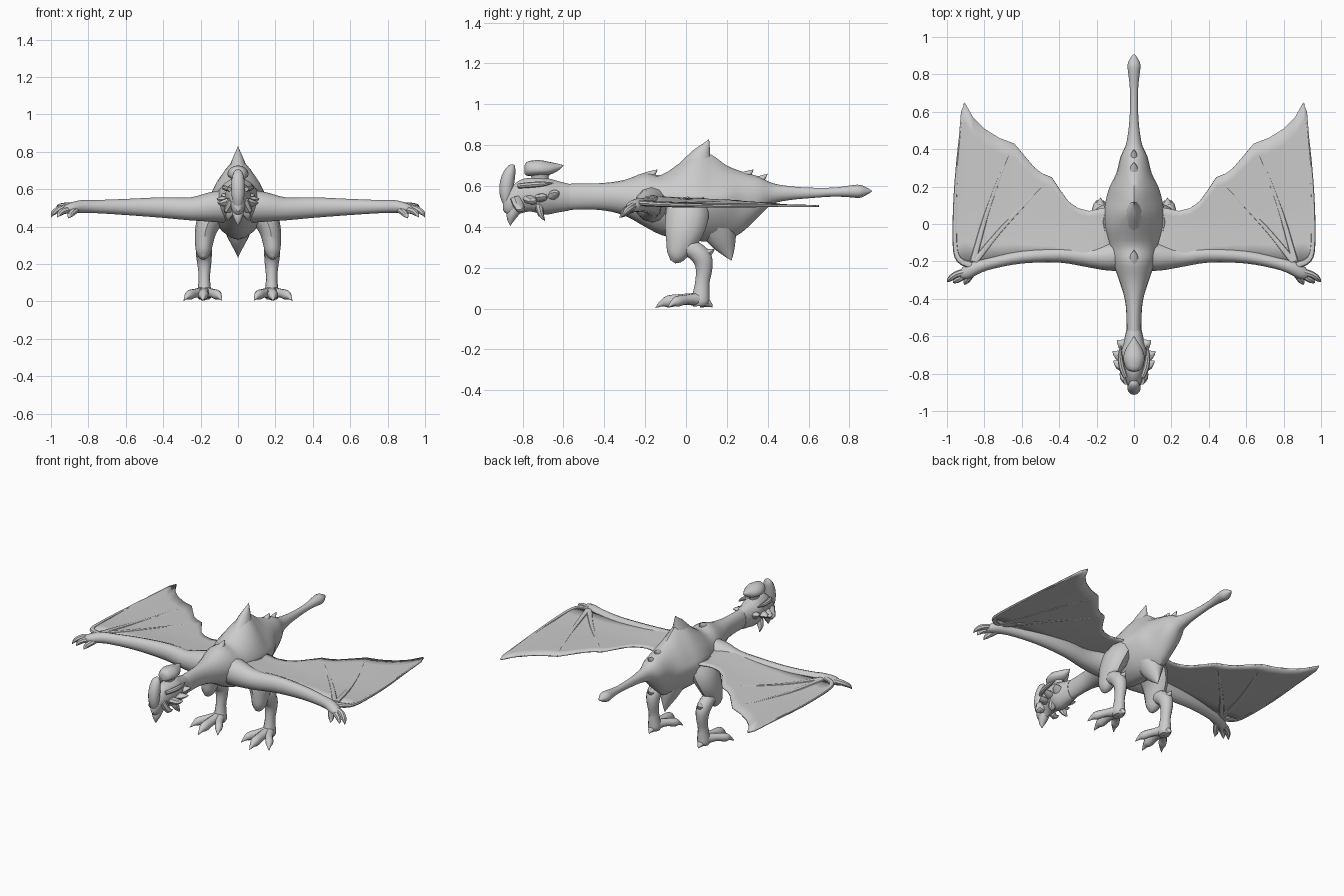
import bpy, bmesh, math
from mathutils import Vector

hide = bpy.data.materials.new("grey_hide")
hide.diffuse_color = (0.6, 0.6, 0.6, 1)


def finish(name, bm, mirror=False):
    bmesh.ops.recalc_face_normals(bm, faces=bm.faces)
    me = bpy.data.meshes.new(name)
    bm.to_mesh(me)
    bm.free()
    me.materials.append(hide)
    ob = bpy.data.objects.new(name, me)
    bpy.context.collection.objects.link(ob)
    if mirror:
        ob.modifiers.new("Mirror", 'MIRROR').use_mirror_merge = False
    return ob


def smooth_rows(rows, n=3):
    """Catmull-Rom interpolation of equally long tuples."""
    out = []
    for i in range(len(rows) - 1):
        a, b, c, d = (rows[max(0, min(len(rows) - 1, i + k))] for k in (-1, 0, 1, 2))
        for k in range(n):
            t = k / n
            out.append([0.5 * (2 * q + (r - p) * t + (2 * p - 5 * q + 4 * r - s) * t * t
                               + (3 * q - p - 3 * r + s) * t ** 3)
                        for p, q, r, s in zip(a, b, c, d)])
    return out + [list(rows[-1])]


def skin(bm, rings):
    vs = [[bm.verts.new(p) for p in ring] for ring in rings]
    n = len(vs[0])
    for a, b in zip(vs, vs[1:]):
        for i in range(n):
            bm.faces.new((a[i], a[(i + 1) % n], b[(i + 1) % n], b[i]))
    bm.faces.new(vs[0])
    bm.faces.new(vs[-1])


def loft(name, rows, sides=20, n=3):
    """Rows: y, half width, top z, widest z, bottom z, top and bottom sharpness."""
    rings = []
    for y, w, top, mid, bot, e1, e2 in smooth_rows(rows, n):
        ring = []
        for i in range(sides):
            a = 2 * math.pi * i / sides
            c, s = math.cos(a), math.sin(a)
            e, h = (e1, top - mid) if s > 0 else (e2, mid - bot)
            ring.append((math.copysign(abs(c) ** e, c) * w, y,
                         mid + math.copysign(abs(s) ** e, s) * h))
        rings.append(ring)
    bm = bmesh.new()
    skin(bm, rings)
    return finish(name, bm)


def tube(name, rows, hint=(0, 0, 1), sides=12, n=3, mirror=True):
    """Rows: x, y, z, side radius, radius along the hint."""
    rows = smooth_rows(rows, n)
    pts = [Vector(r[:3]) for r in rows]
    rings = []
    for i, p in enumerate(pts):
        t = (pts[min(i + 1, len(pts) - 1)] - pts[max(i - 1, 0)]).normalized()
        side = t.cross(Vector(hint)).normalized()
        up = side.cross(t)
        ra, rb = max(rows[i][3], .001), max(rows[i][4], .001)
        rings.append([p + side * ra * math.cos(2 * math.pi * k / sides)
                      + up * rb * math.sin(2 * math.pi * k / sides) for k in range(sides)])
    bm = bmesh.new()
    skin(bm, rings)
    return finish(name, bm, mirror)


# Body, neck and tail
loft("body", [
    (-.64, .04, .61, .55, .48, 1, 1), (-.5, .04, .612, .55, .485, 1, 1),
    (-.4, .05, .615, .55, .48, 1, 1), (-.3, .08, .63, .54, .455, 1, 1),
    (-.2, .115, .665, .53, .40, 1.1, 1.1), (-.12, .13, .655, .53, .36, 1.1, 1.1),
    (-.02, .155, .72, .53, .335, 1.3, 1.2), (.06, .16, .775, .53, .33, 1.6, 1.2),
    (.13, .15, .75, .53, .33, 1.7, 1.3), (.2, .13, .70, .53, .34, 1.4, 1.4),
    (.27, .095, .672, .54, .37, 1.1, 1.2), (.36, .072, .645, .55, .455, 1, 1),
    (.42, .045, .615, .56, .51, 1, 1), (.5, .03, .6, .565, .53, 1, 1),
    (.6, .022, .592, .565, .54, 1, 1), (.72, .022, .592, .57, .548, 1, 1),
    (.8, .03, .602, .573, .545, 1, 1), (.85, .035, .606, .573, .542, 1, 1),
    (.885, .02, .592, .573, .557, 1, 1), (.91, .002, .577, .575, .573, 1, 1)])

# Pointed back crest and belly fin
tube("back_crest", [(0, .05, .68, .06, .09), (0, .075, .75, .035, .05),
                    (0, .1, .80, .013, .018), (0, .112, .828, .001, .001)], (0, 1, 0), mirror=False)
tube("belly_fin", [(0, .15, .42, .09, .1), (0, .18, .34, .055, .07),
                   (0, .205, .28, .022, .035), (0, .222, .235, .001, .001)], (0, 1, 0), mirror=False)
# Small ridges at the shoulder and the tail root
for y, z, r in ((-.17, .655, .03), (.3, .655, .03), (.37, .635, .025)):
    tube("spine_ridge", [(0, y - .03, z - .02, r, r), (0, y, z, r * .7, r * .7),
                         (0, y + .03, z + .025, .001, .001)], mirror=False)

# Head
loft("head", [
    (-.57, .042, .61, .55, .48, 1, 1), (-.63, .055, .625, .55, .47, 1, 1),
    (-.69, .07, .64, .56, .46, 1, 1.1), (-.76, .062, .64, .56, .475, 1, 1.1),
    (-.81, .05, .63, .55, .465, 1, 1.2), (-.85, .04, .60, .53, .45, 1, 1.2),
    (-.88, .028, .57, .52, .465, 1, 1), (-.895, .012, .54, .51, .48, 1, 1)], 16)
tube("chin_spike", [(0, -.83, .5, .035, .035), (0, -.855, .45, .025, .025),
                    (0, -.86, .405, .001, .001)], (0, 1, 0), mirror=False)
tube("nose_horn", [(0, -.875, .5, .02, .015), (0, -.88, .55, .032, .03), (0, -.878, .6, .036, .035),
                   (0, -.868, .65, .034, .032), (0, -.852, .69, .024, .02),
                   (0, -.84, .703, .003, .003)], (0, 1, 0), mirror=False)
tube("crest_stalk", [(0, -.715, .6, .035, .055), (0, -.715, .635, .025, .04),
                     (0, -.715, .68, .04, .06)], (0, 1, 0), mirror=False)
loft("head_crest", [
    (-.79, .008, .70, .68, .66, 1, 1), (-.775, .04, .72, .68, .65, 1, 1),
    (-.72, .057, .727, .68, .65, 1, 1), (-.67, .045, .718, .68, .655, 1, 1),
    (-.63, .02, .71, .69, .672, 1, 1), (-.6, .002, .702, .7, .698, 1, 1)], 16)
# Cheek frill spikes and jaw spikes
for x, y, z in ((.09, -.62, .57), (.115, -.68, .55), (.11, -.73, .53), (.075, -.79, .49)):
    tube("cheek_spike", [(.03, y - .04, .54, .035, .025), (x * .75, y - .02, z - .005, .026, .018),
                         (x, y, z, .001, .001)], n=2, sides=8)
tube("jaw_spike", [(.03, -.72, .5, .03, .02), (.05, -.71, .46, .02, .015),
                   (.055, -.69, .43, .001, .001)], (0, 1, 0), n=2, sides=8)
tube("brow", [(.045, -.82, .6, .012, .012), (.065, -.77, .605, .016, .014),
              (.075, -.7, .61, .012, .012), (.07, -.65, .615, .002, .002)], n=2, sides=8)


# Wing membrane
def wing_z(x, y):
    t = max(0, min(1, (x - .15) / .75))
    return .503 + .035 * (1 - t * t * (3 - 2 * t)) + .012 * max(0, -y) / .2


edge = [(.08, .1, -.2), (.17, .085, -.2), (.24, .07, -.19), (.30, .085, -.18), (.35, .12, -.17),
        (.40, .19, -.17), (.44, .25, -.17), (.49, .27, -.17), (.53, .30, -.17), (.59, .37, -.18),
        (.64, .43, -.18), (.72, .46, -.19), (.80, .51, -.2), (.86, .57, -.2), (.905, .65, -.2),
        (.925, .6, -.2), (.94, .42, -.195), (.955, .2, -.185), (.965, 0, -.12)]
bm = bmesh.new()
grid = []
for x, back, front in edge:
    col = []
    for j in range(9):
        y = front + (back - front) * j / 8
        col.append(bm.verts.new((x, y, wing_z(x, y))))
    grid.append(col)
for a, b in zip(grid, grid[1:]):
    for j in range(8):
        bm.faces.new((a[j], b[j], b[j + 1], a[j + 1]))
wing = finish("wing_membrane", bm, True)
sol = wing.modifiers.new("Thickness", 'SOLIDIFY')
sol.thickness, sol.offset = .01, 0

# Wing finger bones running from the wrist to the membrane points
for path in ([(.87, -.22), (.935, -.19), (.957, -.1), (.955, .15), (.935, .42), (.907, .645)],
             [(.86, -.2), (.79, .05), (.71, .27), (.64, .43)],
             [(.85, -.2), (.72, -.04), (.57, .12), (.44, .25)]):
    m = len(path) - 1
    tube("wing_finger", [(x, y, wing_z(x, y), .02 - .017 * i / m, .015 - .011 * i / m)
                         for i, (x, y) in enumerate(path)], sides=8)

# Arm and hand
tube("arm", [(.05, -.16, .51, .09, .09), (.14, -.175, .505, .075, .08), (.25, -.175, .495, .055, .062),
             (.4, -.163, .502, .043, .055), (.6, -.175, .505, .036, .043), (.76, -.208, .507, .032, .035),
             (.84, -.232, .507, .035, .034), (.9, -.262, .498, .035, .027), (.93, -.275, .49, .015, .014)])
for path in ([(.88, -.25, .505), (.95, -.27, .495), (.985, -.295, .475), (1.0, -.31, .45)],
             [(.87, -.25, .495), (.93, -.29, .485), (.955, -.305, .468), (.965, -.315, .45)],
             [(.86, -.25, .495), (.885, -.29, .475), (.9, -.31, .46), (.905, -.325, .445)]):
    tube("hand_finger", [(*p, r, r) for p, r in zip(path, (.02, .018, .014, .001))], sides=8)

# Legs
tube("thigh", [(.11, .01, .52, .06, .1), (.145, .005, .45, .07, .105), (.172, -.01, .38, .058, .095),
               (.182, -.03, .31, .048, .07), (.185, -.05, .255, .036, .045),
               (.185, -.065, .23, .01, .015)], (0, 1, 0))
tube("shin", [(.182, -.02, .31, .035, .04), (.183, .04, .285, .042, .045), (.182, .08, .245, .042, .048),
              (.18, .088, .19, .036, .04), (.18, .08, .13, .03, .035), (.18, .075, .08, .034, .04),
              (.18, .07, .035, .04, .045), (.18, .07, .012, .03, .035)], (0, 1, 0))
tube("heel_spur", [(.18, .08, .27, .03, .03), (.18, .115, .275, .02, .018),
                   (.18, .14, .29, .001, .001)], n=2, sides=8)
for dx, y, r in ((-.095, -.09, .024), (.008, -.15, .028), (.11, -.09, .024)):
    tube("toe", [(.18, .07, .045, .035, .035), (.18 + dx * .4, .07 + (y - .07) * .4, .045, r, r),
                 (.18 + dx * .72, .07 + (y - .07) * .7, .035, r, r * 1.1),
                 (.18 + dx * .85, .07 + (y - .07) * .85, .025, r * .6, r * .6),
                 (.18 + dx, y, .004, .001, .001)], sides=10)
tube("back_toe", [(.18, .07, .03, .03, .025), (.18, .11, .025, .02, .018),
                  (.18, .13, .006, .001, .001)], n=2, sides=8)

# Smooth shading with sharp edges kept
for ob in bpy.data.objects:
    ob.select_set(True)
bpy.context.view_layer.objects.active = bpy.data.objects["body"]
bpy.ops.object.shade_smooth_by_angle(angle=math.radians(40))
